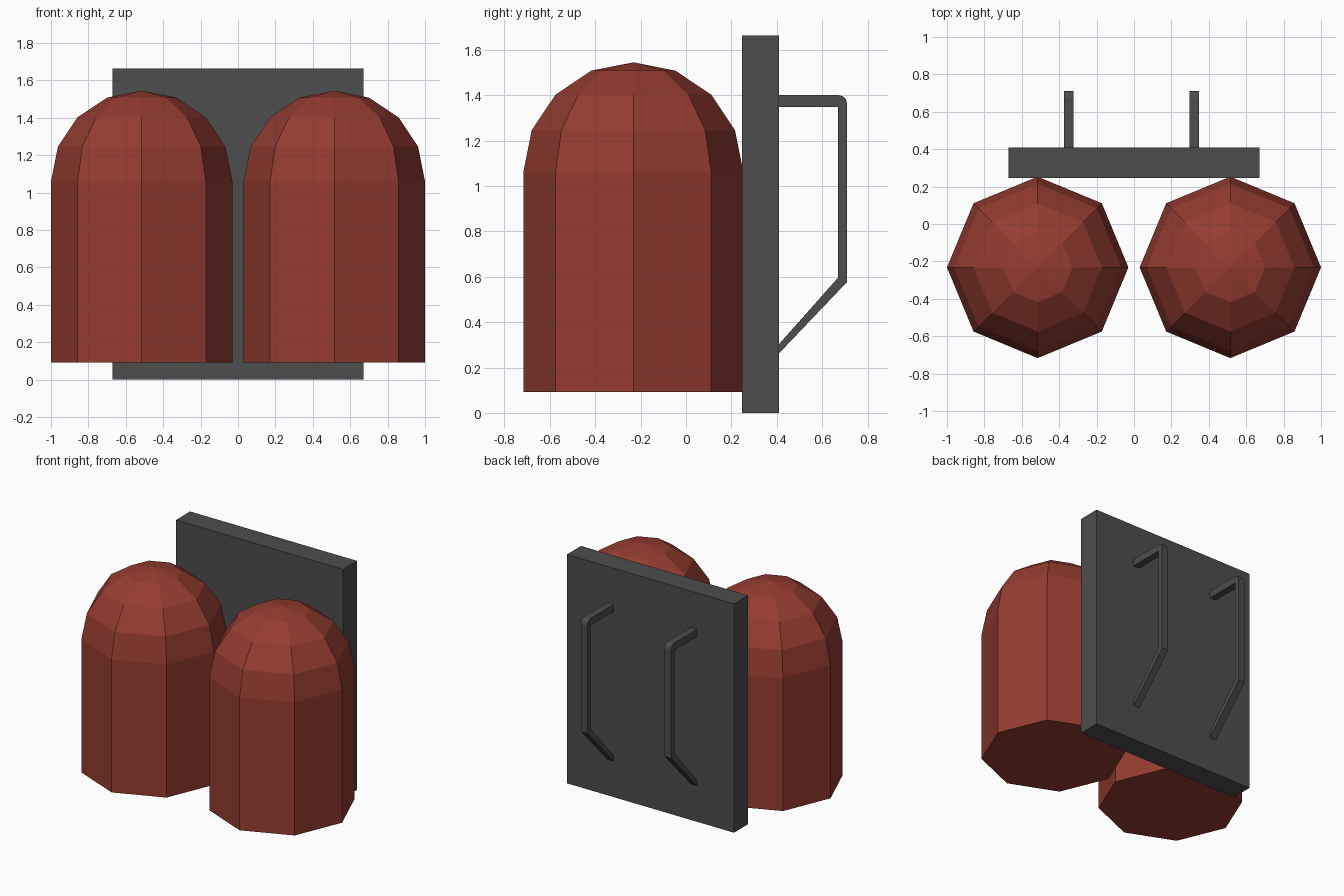
import bpy, bmesh
from math import sin, cos, pi

if "Cube" in bpy.data.objects:
    bpy.data.objects.remove(bpy.data.objects["Cube"])


def material(name, rgb):
    m = bpy.data.materials.new(name)
    m.diffuse_color = (*rgb, 1)
    m.use_nodes = True
    m.node_tree.nodes["Principled BSDF"].inputs["Base Color"].default_value = m.diffuse_color
    return m


RED = material("tank_red", (0.30, 0.045, 0.03))
DARK = material("dark_grey", (0.075, 0.075, 0.075))


def finish(name, bm, mat):
    bmesh.ops.recalc_face_normals(bm, faces=bm.faces)
    mesh = bpy.data.meshes.new(name)
    bm.to_mesh(mesh)
    bm.free()
    mesh.materials.append(mat)
    obj = bpy.data.objects.new(name, mesh)
    bpy.context.collection.objects.link(obj)
    return obj


# Octagonal tank with a faceted dome: a profile turned around z
def tank(name, x, y, r=0.485, base=0.093, shoulder=1.06, sides=8):
    bm = bmesh.new()
    profile = [(r, base)] + [(r * cos(i * pi / 8), shoulder + r * sin(i * pi / 8))
                             for i in range(4)]
    rings = [[bm.verts.new((x + pr * cos(2 * pi * k / sides),
                            y + pr * sin(2 * pi * k / sides), z))
              for k in range(sides)] for pr, z in profile]
    apex = bm.verts.new((x, y, shoulder + r))
    bm.faces.new(rings[0])
    for k in range(sides):
        n = (k + 1) % sides
        for a, b in zip(rings, rings[1:]):
            bm.faces.new((a[k], a[n], b[n], b[k]))
        bm.faces.new((rings[-1][k], rings[-1][n], apex))
    return finish(name, bm, RED)


# Shoulder strap: a bent bar whose outer and inner edges are joined by quads
def strap(name, x, width=0.051):
    outer = [(0.40, 1.40), (0.675, 1.40), (0.692, 1.395), (0.705, 1.382),
             (0.71, 1.362), (0.71, 0.577), (0.40, 0.252)]
    inner = [(0.40, 1.348), (0.671, 1.348), (0.671, 1.348), (0.671, 1.348),
             (0.671, 1.348), (0.671, 0.597), (0.40, 0.292)]
    bm = bmesh.new()
    rings = [[bm.verts.new((x + s * width / 2, y, z))
              for s, (y, z) in ((-1, o), (1, o), (1, i), (-1, i))]
             for o, i in zip(outer, inner)]
    for a, b in zip(rings, rings[1:]):
        for k in range(4):
            n = (k + 1) % 4
            bm.faces.new((a[k], a[n], b[n], b[k]))
    bm.faces.new(rings[0])
    bm.faces.new(rings[-1])
    bmesh.ops.remove_doubles(bm, verts=bm.verts, dist=1e-5)
    return finish(name, bm, DARK)


# Back board
bm = bmesh.new()
bmesh.ops.create_cube(bm, size=1)
bmesh.ops.scale(bm, vec=(1.344, 0.162, 1.664), verts=bm.verts)
bmesh.ops.translate(bm, vec=(0, 0.328, 0.832), verts=bm.verts)
finish("back_board", bm, DARK)

# Tanks and straps
for side, s in (("left", -1), ("right", 1)):
    tank(side + "_tank", s * 0.515, -0.232)
strap("left_strap", -0.35)
strap("right_strap", 0.322)
